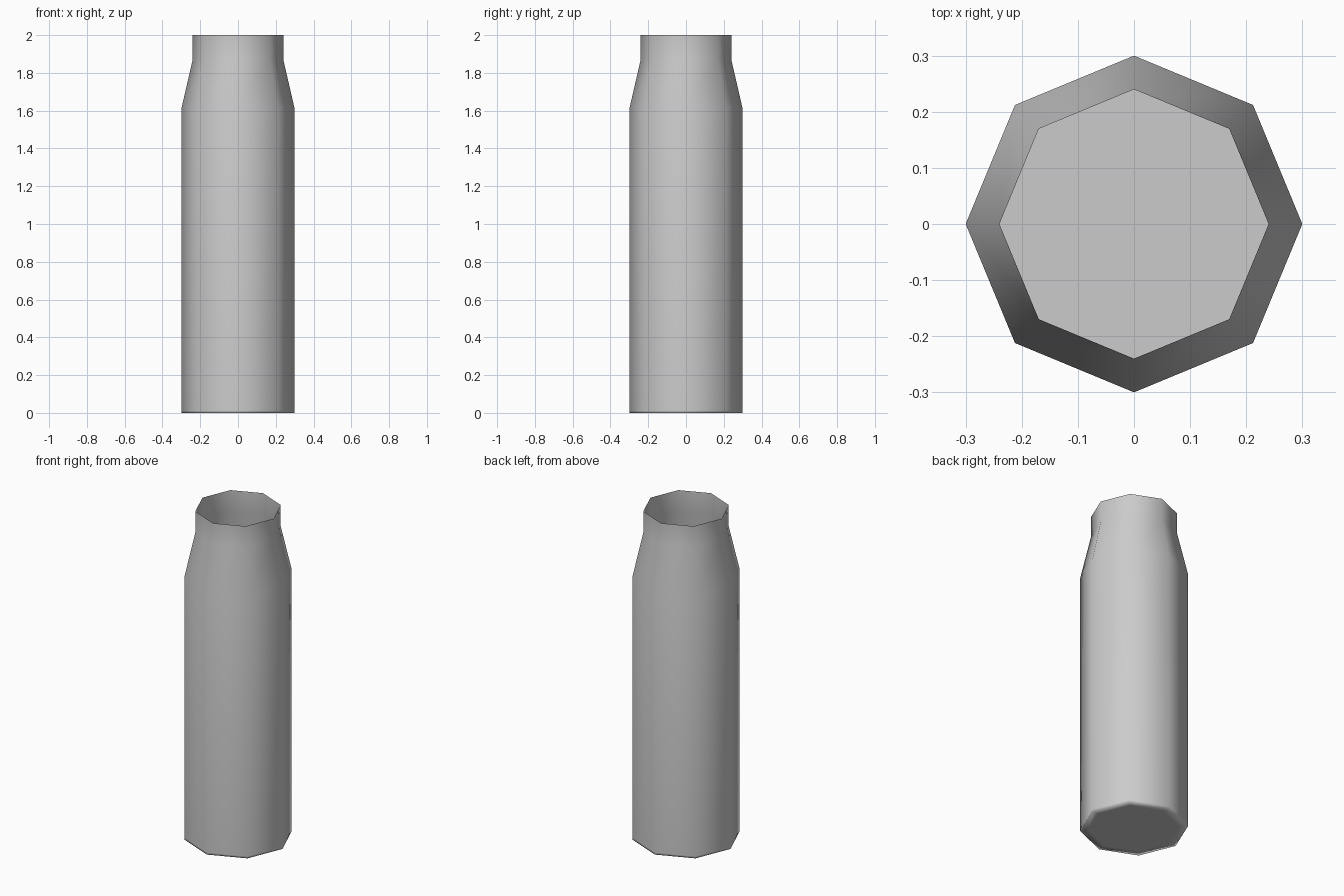
import bpy, bmesh
from math import cos, sin, pi

if "Cube" in bpy.data.objects:
    bpy.data.objects.remove(bpy.data.objects["Cube"])

SIDES = 8
# (radius, height) from the inner base ring up to the open mouth
PROFILE = [(0.25, 0.0), (0.30, 0.0), (0.30, 0.012),
           (0.30, 1.61), (0.24, 1.87), (0.24, 2.0)]

bm = bmesh.new()
rings = [[bm.verts.new((r * cos(2 * pi * i / SIDES), r * sin(2 * pi * i / SIDES), z))
          for i in range(SIDES)] for r, z in PROFILE]

# casing wall: thin open shell with tapered shoulder and neck
for low, high in zip(rings, rings[1:]):
    for i in range(SIDES):
        j = (i + 1) % SIDES
        bm.faces.new((low[i], low[j], high[j], high[i]))

# closed base
bm.faces.new(rings[0][::-1])

# smooth shading throughout
for f in bm.faces:
    f.smooth = True

mesh = bpy.data.meshes.new("shell_casing")
bm.to_mesh(mesh)
bm.free()
casing = bpy.data.objects.new("shell_casing", mesh)
bpy.context.collection.objects.link(casing)
